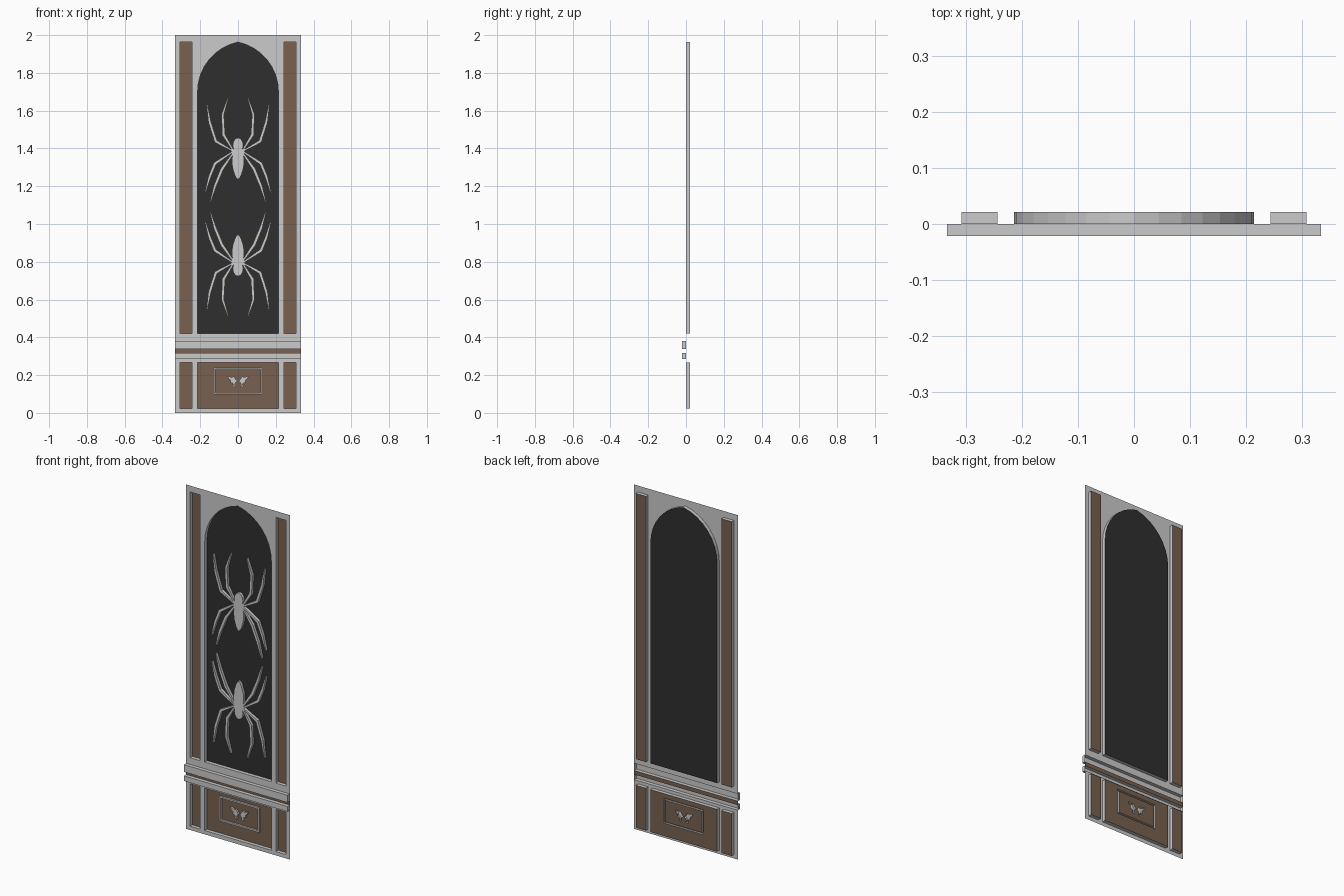
import bpy, bmesh, math
from mathutils import Vector

if "Cube" in bpy.data.objects:
    bpy.data.objects.remove(bpy.data.objects["Cube"])

D = 0.021      # depth of recesses and rails
MID = 0.01     # height of the low emblem relief


def material(name, rgb):
    m = bpy.data.materials.new(name)
    m.diffuse_color = (*rgb, 1)
    m.use_nodes = True
    m.node_tree.nodes["Principled BSDF"].inputs["Base Color"].default_value = m.diffuse_color
    return m


BROWN = material("brown_wood", (0.19, 0.12, 0.08))
DARK = material("dark_panel", (0.028, 0.028, 0.028))


def ccw(loop):
    area = sum(a[0] * b[1] - b[0] * a[1] for a, b in zip(loop, loop[1:] + loop[:1]))
    return loop if area > 0 else loop[::-1]


def rect(x0, x1, z0, z1):
    return [(x0, z0), (x1, z0), (x1, z1), (x0, z1)]


def flip_x(loop):
    return [(-x, z) for x, z in loop]


def add_sheet(bm, loops, y):
    """Flat sheet facing the front; loops after the first are holes."""
    edges = []
    for loop in loops:
        vs = [bm.verts.new((x, y, z)) for x, z in loop]
        edges += [bm.edges.new((a, b)) for a, b in zip(vs, vs[1:] + vs[:1])]
    res = bmesh.ops.triangle_fill(bm, edges=edges, use_beauty=True,
                                  use_dissolve=False, normal=Vector((0, -1, 0)))
    for f in res["geom"]:
        if isinstance(f, bmesh.types.BMFace):
            f.normal_update()
            if f.normal.y > 0:
                f.normal_flip()


def add_walls(bm, loop, y0, y1, inward=False):
    loop = ccw(loop)
    front = [bm.verts.new((x, y0, z)) for x, z in loop]
    back = [bm.verts.new((x, y1, z)) for x, z in loop]
    for i in range(len(loop)):
        j = (i + 1) % len(loop)
        q = (front[i], back[i], back[j], front[j])
        bm.faces.new(q[::-1] if inward else q)


def finish(name, bm, mat=None):
    me = bpy.data.meshes.new(name)
    bmesh.ops.remove_doubles(bm, verts=bm.verts[:], dist=1e-5)
    bm.to_mesh(me)
    bm.free()
    ob = bpy.data.objects.new(name, me)
    bpy.context.collection.objects.link(ob)
    if mat:
        me.materials.append(mat)
    return ob


def sheet(name, loops, y, mat=None):
    bm = bmesh.new()
    add_sheet(bm, loops, y)
    return finish(name, bm, mat)


def frame(name, outer, holes):
    """Thin front sheet whose openings have walls running back."""
    bm = bmesh.new()
    add_sheet(bm, [outer] + holes, 0)
    for h in holes:
        add_walls(bm, h, 0, D, inward=True)
    return finish(name, bm)


def relief(name, loops, y0, y1):
    """Raised shapes, open at the back."""
    bm = bmesh.new()
    for loop in loops:
        add_sheet(bm, [loop], y0)
        add_walls(bm, loop, y0, y1)
    return finish(name, bm)


# Pointed arch window outline
W, SPRING, R = 0.214, 1.70, 0.2687
end = math.acos((R - W) / R)
arc = [(W - R + R * math.cos(end * i / 8), SPRING + R * math.sin(end * i / 8)) for i in range(9)]
arch = [(-W, 0.42), (W, 0.42)] + arc + flip_x(arc[:-1])[::-1]

# Upper and lower frames with recessed panels behind
upper_side = rect(0.243, 0.308, 0.42, 1.963)
lower_side = rect(0.243, 0.308, 0.022, 0.268)
lower_mid = rect(-W, W, 0.022, 0.268)
frame("upper_frame", rect(-0.333, 0.333, 0.381, 2.0), [arch, upper_side, flip_x(upper_side)])
frame("lower_frame", rect(-0.333, 0.333, 0, 0.286), [lower_mid, lower_side, flip_x(lower_side)])
sheet("arch_panel", [arch], D, DARK)
for side, f in (("right", lambda p: p), ("left", flip_x)):
    sheet("upper_panel_" + side, [f(upper_side)], D, BROWN)
    sheet("lower_panel_" + side, [f(lower_side)], D, BROWN)

# Middle rails and the strip between them
relief("upper_rail", [rect(-0.333, 0.333, 0.339, 0.381)], -D, 0)
relief("lower_rail", [rect(-0.333, 0.333, 0.286, 0.316)], -D, 0)
sheet("rail_strip", [rect(-0.333, 0.333, 0.316, 0.339)], 0, BROWN)

# Lower centre panel with a raised border and winged emblem
border_out = rect(-0.128, 0.128, 0.097, 0.241)
border_in = rect(-0.119, 0.119, 0.106, 0.232)
wing = [(0.004, 0.166), (0.012, 0.180), (0.022, 0.193), (0.034, 0.188), (0.057, 0.197),
        (0.050, 0.180), (0.040, 0.174), (0.041, 0.160), (0.030, 0.158), (0.022, 0.148),
        (0.030, 0.146), (0.026, 0.136), (0.014, 0.137), (0.017, 0.150), (0.012, 0.160)]
wings = [wing, flip_x(wing)]
sheet("lower_panel_outer", [lower_mid, border_out], D, BROWN)
sheet("lower_panel_inner", [border_in] + wings, D, BROWN)
relief("wing_emblem", wings, MID, D)
bm = bmesh.new()
add_sheet(bm, [border_out, border_in], MID)
add_walls(bm, border_out, MID, D)
add_walls(bm, border_in, MID, D, inward=True)
finish("panel_border", bm)


def leg(points, widths):
    """Tapered outline around a bent centre line."""
    left, right = [], []
    for i, p in enumerate(points):
        a, b = Vector(points[max(i - 1, 0)]), Vector(points[min(i + 1, len(points) - 1)])
        t = (b - a).normalized()
        n = Vector((-t.y, t.x)) * widths[i] / 2
        left.append(tuple(Vector(p) + n))
        right.append(tuple(Vector(p) - n))
    return left + right[::-1]


# Spider: head, abdomen and four legs per side, then an upside-down copy
head = [(0.028 * math.cos(a), 1.417 + 0.040 * math.sin(a))
        for a in (math.tau * i / 12 for i in range(12))]
half = [(0.012, 1.392), (0.026, 1.378), (0.032, 1.345), (0.030, 1.30), (0.018, 1.26), (0.006, 1.237)]
abdomen = half + flip_x(half)[::-1]
legs = [leg(p, (0.008, 0.016, 0.014, 0.005)) for p in (
    [(0.024, 1.388), (0.076, 1.472), (0.081, 1.580), (0.052, 1.670)],
    [(0.026, 1.386), (0.117, 1.437), (0.150, 1.540), (0.165, 1.638)],
    [(0.026, 1.384), (0.122, 1.320), (0.150, 1.250), (0.174, 1.166)],
    [(0.022, 1.380), (0.085, 1.290), (0.122, 1.200), (0.147, 1.114)])]
# leg roots joining the body
roots = [rect(0.0, 0.034, 1.376, 1.394)]
shapes = [head, abdomen] + [s for p in legs + roots for s in (p, flip_x(p))]
relief("upper_spider", shapes, 0.005, D)
relief("lower_spider", [[(x, 2.18 - z) for x, z in s] for s in shapes], 0.005, D)
